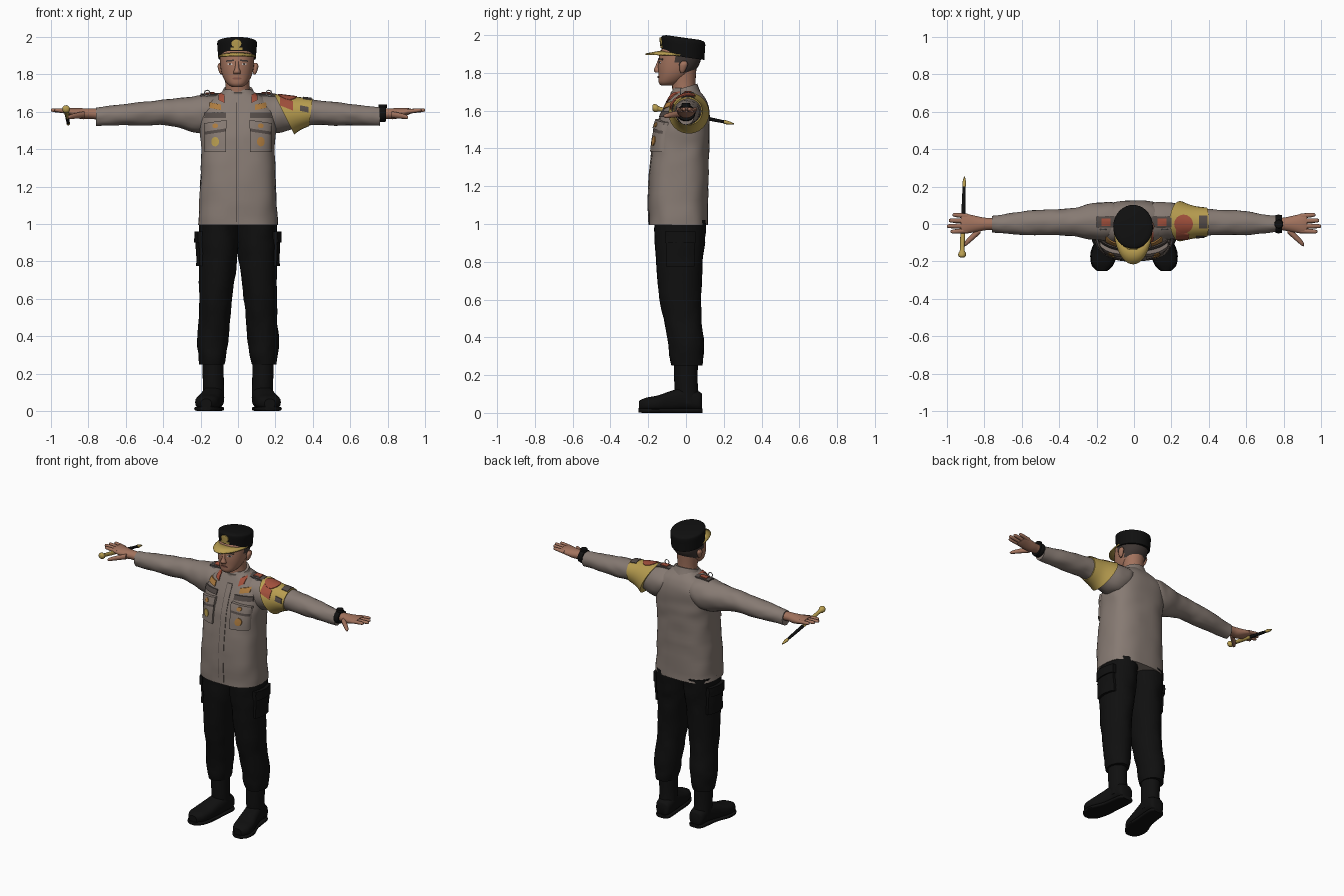
import bpy, bmesh, math
from mathutils import Vector, noise
from mathutils.bvhtree import BVHTree

if "Cube" in bpy.data.objects:
    bpy.data.objects.remove(bpy.data.objects["Cube"], do_unlink=True)


def material(name, r, g, b):
    mat = bpy.data.materials.new(name)
    mat.use_nodes = True
    mat.diffuse_color = (r, g, b, 1)
    shader = next(n for n in mat.node_tree.nodes if n.type == "BSDF_PRINCIPLED")
    shader.inputs["Base Color"].default_value = (r, g, b, 1)
    shader.inputs["Roughness"].default_value = 0.8
    return mat


shirt = material("shirt taupe", .24, .195, .17)
shade = material("dark taupe", .09, .072, .065)
skin = material("skin", .36, .17, .11)
lip = material("lip brown", .23, .09, .065)
black = material("black", .005, .005, .005)
hair = material("hair", .05, .038, .034)
gold = material("gold", .48, .34, .08)
orange = material("orange", .42, .2, .05)
red = material("red", .36, .08, .045)
white = material("white", .75, .75, .75)


def finish(name, bm, mat, angle=45):
    bmesh.ops.recalc_face_normals(bm, faces=bm.faces)
    mesh = bpy.data.meshes.new(name)
    bm.to_mesh(mesh)
    bm.free()
    mesh.materials.append(mat)
    mesh.polygons.foreach_set("use_smooth", [True] * len(mesh.polygons))
    mesh.set_sharp_from_angle(angle=math.radians(angle))
    obj = bpy.data.objects.new(name, mesh)
    bpy.context.scene.collection.objects.link(obj)
    return obj


def smooth_path(rows, steps):
    """Interpolate the sections with a Catmull-Rom curve."""
    rows = [Vector(r) for r in rows]
    out = []
    for i in range(len(rows) - 1):
        a, b, c, d = (rows[max(0, min(len(rows) - 1, i + k))] for k in (-1, 0, 1, 2))
        for s in range(steps):
            t = s / steps
            out.append(b + (c - a) * (t / 2) + (a * 2 - b * 5 + c * 4 - d) * (t * t / 2)
                       + (b * 3 - a - c * 3 + d) * (t ** 3 / 2))
    return out + [rows[-1]]


def loft(name, mat, axis, rows, side=1, square=2, fold=0, warp=None, steps=4, count=24):
    """Skin rings given as (position, centre, centre, radius, radius) along an axis."""
    bm = bmesh.new()
    rings = []
    for pos, c1, c2, r1, r2 in smooth_path(rows, steps):
        ring = []
        for i in range(count):
            a = math.tau * i / count
            u, v = math.cos(a), math.sin(a)
            u = math.copysign(abs(u) ** (2 / square), u)
            v = math.copysign(abs(v) ** (2 / square), v)
            wave = 1
            if fold:
                wave += fold * noise.noise(Vector((u * 2, v * 2, pos * 14 + side)))
            p, q = c1 + r1 * u * wave, c2 + r2 * v * wave
            co = {"x": (pos, p, q), "y": (p, pos, q), "z": (p, q, pos)}[axis]
            co = Vector((co[0] * side, co[1], co[2]))
            ring.append(bm.verts.new(warp(co) if warp else co))
        rings.append(ring)
    for low, high in zip(rings, rings[1:]):
        for i in range(count):
            j = (i + 1) % count
            bm.faces.new((low[i], low[j], high[j], high[i]))
    bm.faces.new(rings[0])
    bm.faces.new(rings[-1])
    return finish(name, bm, mat)


def patch(name, mat, target, centre, normal, w, h, thick=.005, disc=False, tilt=0, n=8):
    """Lay a thin plate on the target's surface."""
    mesh = target.data
    tree = BVHTree.FromPolygons([v.co for v in mesh.vertices],
                                [p.vertices[:] for p in mesh.polygons])
    out = Vector(normal)
    u = Vector((0, 0, 1)).cross(out) if abs(out.z) < .9 else Vector((1, 0, 0))
    v = out.cross(u)
    bm = bmesh.new()
    grid = []
    for j in range(n + 1):
        for i in range(n + 1):
            a, b = 2 * i / n - 1, 2 * j / n - 1
            if disc:
                a, b = a * math.sqrt(1 - b * b / 2), b * math.sqrt(1 - a * a / 2)
            a, b = a * w / 2, b * h / 2 + a * w / 2 * tilt
            start = Vector(centre) + u * a + v * b
            hit = tree.ray_cast(start + out, -out)[0] or tree.find_nearest(start)[0]
            grid.append(bm.verts.new(hit - out * .003))
    for j in range(n):
        for i in range(n):
            k = j * (n + 1) + i
            bm.faces.new((grid[k], grid[k + 1], grid[k + n + 2], grid[k + n + 1]))
    ext = bmesh.ops.extrude_face_region(bm, geom=bm.faces[:])["geom"]
    for vert in ext:
        if isinstance(vert, bmesh.types.BMVert):
            vert.co += out * (thick + .003)
    return finish(name, bm, mat)


FRONT, UP = (0, -1, 0), (0, 0, 1)

# Shirt body and collar
torso = loft("shirt_body", shirt, "z", [
    (.995, 0, -.04, .213, .157), (1.2, 0, -.04, .203, .158), (1.4, 0, -.028, .196, .15),
    (1.5, 0, -.018, .203, .142), (1.6, 0, 0, .2, .124), (1.66, 0, .005, .16, .1),
    (1.7, 0, 0, .095, .075), (1.72, 0, -.005, .07, .06)], square=2.7, fold=.03, steps=6, count=48)
loft("collar", shirt, "z", [(1.66, 0, -.005, .11, .088), (1.7, 0, -.008, .088, .076),
                            (1.725, 0, -.01, .078, .07)],
     warp=lambda p: Vector((p.x, p.y, p.z + p.y * .3)))
patch("placket", shirt, torso, (.012, 0, 1.33), FRONT, .035, .64, .004, n=16)
patch("placket_seam", shade, torso, (-.007, 0, 1.33), FRONT, .005, .64, .003, n=16)

# Sleeves, hands, legs and boots, on both sides
arm_rows = [(.05, .01, 1.62, .07, .075), (.12, .015, 1.597, .1, .096), (.2, .015, 1.587, .1, .102),
            (.3, .01, 1.592, .08, .083), (.4, .01, 1.597, .07, .067), (.5, .008, 1.59, .067, .064),
            (.6, .005, 1.585, .063, .057), (.7, 0, 1.578, .05, .052), (.76, 0, 1.574, .043, .049)]
arms = {}
for s, tag in ((1, "left"), (-1, "right")):
    arms[s] = loft(tag + "_sleeve", shirt, "x", arm_rows, s, fold=.07, steps=6)
    loft(tag + "_palm", skin, "x", [
        (.72, 0, 1.585, .033, .03), (.79, 0, 1.59, .033, .028), (.84, 0, 1.59, .042, .029),
        (.9, .002, 1.6, .053, .02), (.925, .004, 1.604, .05, .013)], s)
    for k, (y, tip) in enumerate(((.042, .97), (.016, .99), (-.01, 1), (-.035, .98))):
        loft(f"{tag}_finger_{k}", skin, "x", [
            (.89, y, 1.6, .014, .013), (tip - .015, y * 1.15, 1.608, .011, .01),
            (tip, y * 1.15, 1.609, .004, .004)], s, count=10)
    loft(tag + "_thumb", skin, "x", [
        (.82, -.03, 1.585, .02, .018), (.87, -.075, 1.578, .019, .015),
        (.9, -.103, 1.572, .015, .011), (.91, -.112, 1.57, .005, .004)], s, count=12)

    leg = loft(tag + "_trouser_leg", black, "z", [
        (.25, .14, .005, .066, .08), (.3, .137, .002, .075, .09), (.37, .136, 0, .084, .094),
        (.5, .125, -.018, .084, .1), (.6, .12, -.03, .088, .11), (.78, .108, -.035, .1, .122),
        (.9, .103, -.033, .107, .132), (1.02, .102, -.03, .107, .138)], s, fold=.07)
    patch(tag + "_cargo_pocket", black, leg, (0, -.03, .86), (s, 0, 0), .15, .17, .016)
    patch(tag + "_cargo_flap", black, leg, (0, -.03, .93), (s, 0, 0), .16, .06, .024)
    loft(tag + "_boot_shaft", black, "z", [
        (.05, .13, .01, .056, .062), (.16, .132, 0, .056, .062), (.3, .135, 0, .058, .064)], s)
    loft(tag + "_boot_foot", black, "y", [
        (.085, .125, .06, .03, .04), (.07, .127, .062, .05, .05), (0, .13, .075, .056, .062),
        (-.08, .145, .062, .06, .054), (-.15, .16, .05, .066, .042), (-.21, .168, .045, .058, .036),
        (-.248, .17, .04, .028, .024)], s, square=2.6)
    loft(tag + "_boot_sole", black, "y", [
        (.088, .125, .012, .035, .012), (.06, .127, .012, .053, .012), (-.06, .14, .012, .058, .012),
        (-.15, .16, .012, .072, .012), (-.22, .169, .012, .058, .012),
        (-.252, .17, .014, .026, .012)], s, square=4)

    # Chest pockets with flaps, badges and ribbons
    x = s * .122
    pocket = patch(tag + "_chest_pocket", shirt, torso, (x, 0, 1.46), FRONT, .115, .15, .014)
    flap = patch(tag + "_pocket_flap", shirt, torso, (x, 0, 1.525), FRONT, .122, .045, .022, tilt=-.15 * s)
    patch(tag + "_flap_shadow", shade, pocket, (x, 0, 1.495), FRONT, .115, .018, .003, tilt=-.15 * s)
    patch(tag + "_pocket_badge", gold if s < 0 else orange, pocket, (x, 0, 1.44), FRONT,
          .042, .05, .005, True)
    patch(tag + "_flap_badge", orange, flap, (x, 0, 1.525), FRONT, .03, .025, .005, True)
    patch(tag + "_name_strip", shade, torso, (x, 0, 1.582), FRONT, .115, .03, .008)
    patch(tag + "_ribbon", orange, torso, (x, 0, 1.63), FRONT, .06, .03, .008, tilt=.2 * s)
    patch(tag + "_collar_tab", red, torso, (s * .088, 0, 1.677), FRONT, .03, .045, .009, tilt=.5 * s)

    # Shoulder straps with a ring at the end
    strap = patch(tag + "_shoulder_strap", shade, arms[s], (s * .145, .01, 1.6), UP, .11, .06, .008)
    patch(tag + "_strap_badge", red, strap, (s * .15, .01, 1.6), UP, .05, .04, .005)
    bpy.ops.mesh.primitive_torus_add(location=(s * .165, -.03, 1.7), rotation=(math.pi / 2, 0, 0),
                                     major_radius=.015, minor_radius=.003,
                                     major_segments=16, minor_segments=6)
    bpy.context.object.name = tag + "_strap_ring"
    bpy.context.object.data.materials.append(white)

# Left armband, narrower underneath
def band_taper(p):
    return Vector((.36 + (p.x - .36) * (.75 + .25 * (p.z - 1.6) / .08), p.y, p.z))


band = loft("armband", gold, "x", [(x, a, b, c + .008, d + .007) for x, a, b, c, d in arm_rows[2:5]],
            warp=band_taper)
patch("armband_red_top", red, band, (.265, 0, 1.6), UP, .1, .1, .004, True)
patch("armband_red_front", red, band, (.26, 0, 1.645), FRONT, .07, .05, .004, tilt=-.4)
patch("armband_dark_top", shade, band, (.37, .01, 1.6), UP, .045, .07, .004)
patch("armband_dark_front", shade, band, (.355, 0, 1.615), FRONT, .045, .03, .004, tilt=-.2)

# Wristwatch
loft("watch_strap", black, "x", [(.757, 0, 1.588, .047, .042), (.772, 0, 1.588, .05, .044),
                                 (.79, 0, 1.588, .047, .04)])
loft("watch_case", black, "z", [(1.62, .774, 0, .024, .024), (1.64, .774, 0, .022, .022)])

# Neck, head and face
loft("neck", skin, "z", [(1.66, 0, -.01, .068, .062), (1.74, -.003, -.012, .064, .062),
                         (1.82, -.005, -.015, .07, .07)])
head = loft("head", skin, "z", [
    (1.733, -.005, -.1, .028, .032), (1.75, -.005, -.085, .053, .06), (1.79, -.005, -.06, .077, .086),
    (1.84, -.005, -.04, .089, .108), (1.9, -.005, -.028, .092, .112), (1.94, -.005, -.02, .085, .1)],
    square=2.2, count=32)
head.data.materials.append(hair)
for face in head.data.polygons:
    if face.center.z > 1.79 and face.center.y > -.01 or face.center.z > 1.845 and face.center.y > -.05:
        face.material_index = 1
loft("nose", skin, "z", [(1.802, -.005, -.148, .018, .014), (1.815, -.005, -.15, .019, .021),
                         (1.835, -.005, -.148, .011, .014), (1.87, -.005, -.14, .009, .008)], count=12)
patch("mouth", lip, head, (-.005, 0, 1.778), FRONT, .05, .012, .004, True)
for s, tag in ((1, "left"), (-1, "right")):
    x = s * .038 - .005
    patch(tag + "_eye_white", white, head, (x, 0, 1.855), FRONT, .026, .009, .002, True)
    patch(tag + "_iris", hair, head, (x, 0, 1.855), FRONT, .011, .01, .003, True)
    patch(tag + "_eyebrow", hair, head, (x, 0, 1.873), FRONT, .042, .008, .004, tilt=-.1 * s)
    loft(tag + "_ear", skin, "z", [(1.8, .088, -.02, .005, .008), (1.815, .091, -.018, .011, .016),
                                   (1.845, .095, -.012, .014, .022), (1.862, .094, -.01, .006, .012)],
         s, count=12)

# Cap, tilted towards the back, with emblem and visor
cap = loft("cap", black, "z", [
    (1.882, -.005, -.015, .1, .112), (1.93, -.005, -.015, .104, .115), (1.965, -.005, -.015, .106, .117),
    (1.978, -.005, -.015, .1, .111), (1.985, -.005, -.015, .08, .09)],
    warp=lambda p: Vector((p.x, p.y, p.z - p.y * .14)), count=36)
patch("cap_emblem", gold, cap, (-.008, 0, 1.965), FRONT, .055, .045, .008, True)
patch("cap_emblem_base", gold, cap, (-.008, 0, 1.938), FRONT, .065, .014, .007)

bm = bmesh.new()
rows = []
for i in range(25):
    a = math.radians(-85 + 170 * i / 24)
    row = []
    for f in (0, .5, 1):
        x = math.sin(a) * (.095 + .006 * f) - .005
        y = -.015 - math.cos(a) * (.1 + .1 * f)
        z = 1.893 + .024 * math.cos(a) - .018 * f * math.cos(a)
        row.append(bm.verts.new((x, y, z)))
    rows.append(row)
for a, b in zip(rows, rows[1:]):
    for k in range(2):
        bm.faces.new((a[k], a[k + 1], b[k + 1], b[k]))
visor = finish("cap_visor", bm, gold)
rim = visor.modifiers.new("Thickness", "SOLIDIFY")
rim.thickness, rim.offset = .008, 0

# Baton held under the right hand
def baton(name, mat, profile):
    loft(name, mat, "y", [(y, -.914 + y * .03, 1.615 - (y + .17) * .2, r, r) for y, r in profile], count=12)


baton("baton_grip", gold, [(-.178, .012), (-.17, .02), (-.155, .02), (-.135, .012), (-.06, .013), (.04, .011)])
baton("baton_shaft", black, [(.03, .011), (.12, .01), (.21, .008)])
baton("baton_tip", gold, [(.2, .01), (.22, .01), (.253, .003)])
